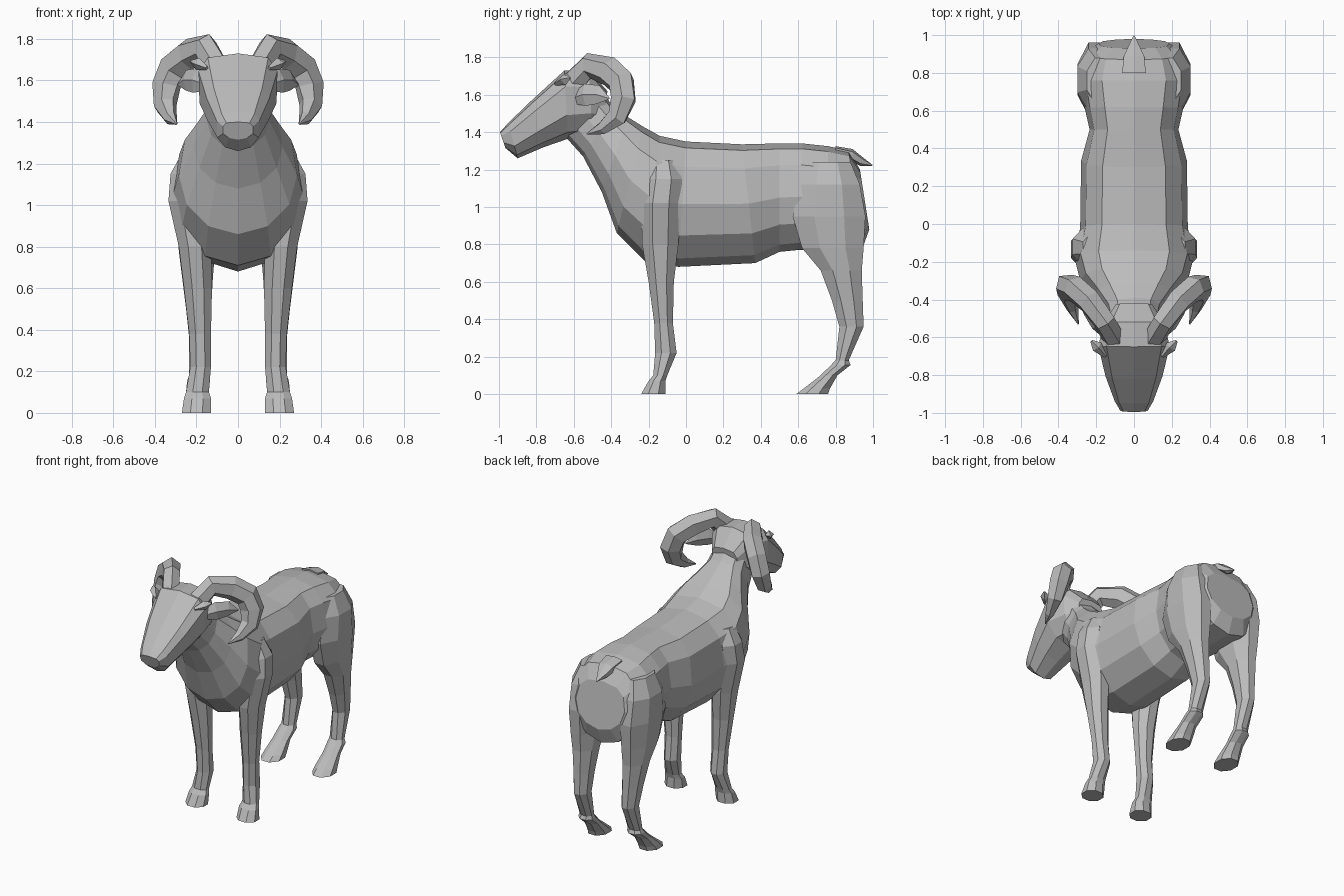
import bpy, bmesh, math
from mathutils import Vector

grey = bpy.data.materials.new("stone_grey")
grey.diffuse_color = (0.5, 0.5, 0.5, 1)


def loft(name, rings, mirror=False):
    """Skin a list of equal-sized point rings, with capped ends."""
    bm = bmesh.new()
    vs = [[bm.verts.new(p) for p in r] for r in rings]
    n = len(vs[0])
    for a, b in zip(vs, vs[1:]):
        for i in range(n):
            j = (i + 1) % n
            bm.faces.new((a[i], a[j], b[j], b[i]))
    bm.faces.new(vs[0])
    bm.faces.new(vs[-1])
    bmesh.ops.recalc_face_normals(bm, faces=bm.faces)
    me = bpy.data.meshes.new(name)
    bm.to_mesh(me)
    bm.free()
    me.materials.append(grey)
    ob = bpy.data.objects.new(name, me)
    bpy.context.collection.objects.link(ob)
    if mirror:
        ob.modifiers.new("mirror", 'MIRROR').use_mirror_merge = False
    return ob


def power(v, e):
    return math.copysign(abs(v) ** e, v)


def section(yt, zt, yb, zb, w, n=12, ex=0.75, low=1.0):
    """Cross-section between a top and a bottom point, with half width w."""
    top, bot = Vector((0, yt, zt)), Vector((0, yb, zb))
    mid, half = (top + bot) / 2, (top - bot) / 2
    pts = []
    for i in range(n):
        a = 2 * math.pi * i / n
        s, c = math.sin(a), math.cos(a)
        e = ex if c > 0 else low
        pts.append(mid + half * power(c, e) + Vector((w * power(s, e), 0, 0)))
    return pts


# Body and neck
body = [(0.93, 1.20, 0.98, 0.88, 0.19), (0.87, 1.30, 0.94, 0.77, 0.25),
        (0.76, 1.325, 0.76, 0.77, 0.285), (0.62, 1.34, 0.60, 0.77, 0.26),
        (0.50, 1.34, 0.50, 0.76, 0.235), (0.30, 1.335, 0.37, 0.70, 0.28),
        (0.00, 1.35, -0.04, 0.68, 0.285), (-0.14, 1.38, -0.22, 0.71, 0.315),
        (-0.23, 1.43, -0.37, 0.86, 0.285), (-0.31, 1.48, -0.45, 1.08, 0.215),
        (-0.39, 1.54, -0.55, 1.27, 0.15), (-0.52, 1.70, -0.64, 1.37, 0.12)]
loft("body", [section(*r) for r in body])

# Head, tapering to the muzzle
head = [(-0.42, 1.62, -0.45, 1.42, 0.10), (-0.52, 1.73, -0.50, 1.38, 0.16),
        (-0.65, 1.73, -0.63, 1.365, 0.195), (-0.82, 1.575, -0.76, 1.32, 0.155),
        (-0.95, 1.45, -0.90, 1.26, 0.105), (-0.995, 1.40, -0.965, 1.315, 0.075)]
loft("head", [section(*r, n=10, ex=0.55) for r in head])


def leg(name, rows):
    """Eight-sided leg from rows of z, y front, y back, x inner, x outer."""
    rings = []
    for z, y0, y1, x0, x1 in rows:
        ring = []
        for i in range(8):
            a = math.pi * (i + 0.5) / 4
            ring.append(((x0 + x1) / 2 + (x1 - x0) / 2 * math.cos(a) * 1.08,
                         (y0 + y1) / 2 + (y1 - y0) / 2 * math.sin(a) * 1.08, z))
        rings.append(ring)
    loft(name, rings, mirror=True)


leg("front_leg", [(0, -0.24, -0.11, 0.13, 0.27), (0.07, -0.20, -0.11, 0.13, 0.26),
                  (0.10, -0.175, -0.10, 0.14, 0.25), (0.22, -0.165, -0.05, 0.13, 0.23),
                  (0.38, -0.17, -0.07, 0.13, 0.235), (0.60, -0.20, -0.065, 0.125, 0.26),
                  (0.80, -0.235, -0.04, 0.13, 0.285), (1.02, -0.24, -0.03, 0.14, 0.335),
                  (1.15, -0.22, -0.02, 0.14, 0.325), (1.25, -0.20, -0.05, 0.14, 0.27)])
leg("hind_leg", [(0, 0.59, 0.76, 0.13, 0.27), (0.03, 0.63, 0.77, 0.13, 0.265),
                 (0.10, 0.72, 0.81, 0.14, 0.25), (0.155, 0.775, 0.88, 0.135, 0.245),
                 (0.18, 0.80, 0.87, 0.14, 0.235), (0.36, 0.82, 0.95, 0.135, 0.235),
                 (0.50, 0.78, 0.945, 0.13, 0.25), (0.66, 0.72, 0.94, 0.12, 0.27),
                 (0.78, 0.62, 0.95, 0.11, 0.285), (0.95, 0.57, 0.96, 0.10, 0.30),
                 (1.12, 0.60, 0.93, 0.10, 0.30), (1.24, 0.64, 0.88, 0.10, 0.25)])


def tube(name, path, sides, flat=1.0):
    """Tapered tube through points of x, y, z, radius."""
    pts = [Vector(p[:3]) for p in path]
    rings = []
    for i, p in enumerate(pts):
        t = (pts[min(i + 1, len(pts) - 1)] - pts[max(i - 1, 0)]).normalized()
        u = t.cross(Vector((0.75, -0.65, 0.1))).normalized()
        v = t.cross(u)
        r = path[i][3]
        rings.append([p + u * r * math.cos(a) + v * r * flat * math.sin(a)
                      for a in (2 * math.pi * k / sides for k in range(sides))])
    return loft(name, rings, mirror=True)


# Curled horns
tube("horn", [(0.11, -0.60, 1.67, 0.07), (0.155, -0.52, 1.755, 0.07),
              (0.235, -0.41, 1.725, 0.08), (0.31, -0.345, 1.665, 0.08),
              (0.345, -0.335, 1.575, 0.078), (0.35, -0.37, 1.48, 0.062),
              (0.325, -0.45, 1.42, 0.036), (0.295, -0.53, 1.39, 0.004)], 6, 0.85)

# Leaf-shaped ears inside the horn curl
tube("ear", [(0.15, -0.60, 1.58, 0.03), (0.205, -0.54, 1.60, 0.06),
             (0.25, -0.47, 1.60, 0.05), (0.29, -0.41, 1.58, 0.004)], 4, 0.35)

# Brow ridges over the eyes
tube("brow", [(0.15, -0.70, 1.66, 0.01), (0.195, -0.65, 1.68, 0.03),
              (0.225, -0.62, 1.69, 0.008)], 4)

# Short pointed tail
tail = [(0.80, 1.325, 0.80, 1.28, 0.07), (0.89, 1.31, 0.89, 1.24, 0.06),
        (0.94, 1.27, 0.93, 1.22, 0.035), (0.997, 1.225, 0.995, 1.22, 0.004)]
loft("tail", [section(*r, n=6) for r in tail])
